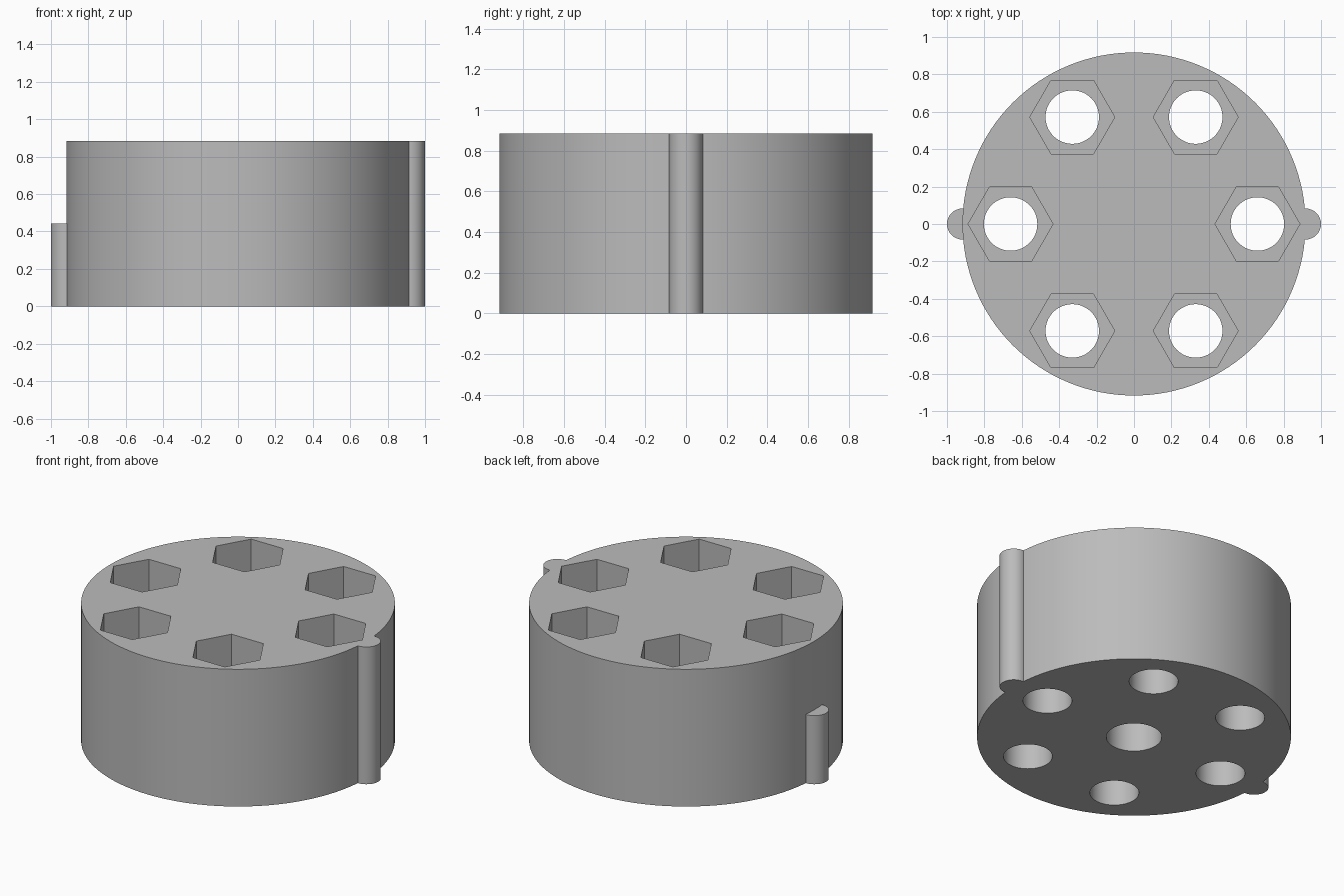
import bpy
import bmesh
from math import cos, sin, pi, radians

if "Cube" in bpy.data.objects:
    bpy.data.objects.remove(bpy.data.objects["Cube"], do_unlink=True)

HEIGHT = 0.885
HALF = HEIGHT / 2
BODY_R = 0.917
PIN_R = 0.083
RING_R = 0.66
HOLE_R = 0.143
HEX_R = 0.227
CENTRE_R = 0.162

grey = bpy.data.materials.new("plain grey")
GREY = (0.5, 0.5, 0.5, 1)
grey.use_nodes = True
grey.diffuse_color = GREY
grey.node_tree.nodes["Principled BSDF"].inputs["Base Color"].default_value = GREY


def prism(name, x, y, radius, z0, z1, sides):
    """Upright prism whose first corner points along +x."""
    bm = bmesh.new()
    ring = [bm.verts.new((x + radius * cos(2 * pi * i / sides),
                          y + radius * sin(2 * pi * i / sides), z0))
            for i in range(sides)]
    base = bm.faces.new(ring)
    top = bmesh.ops.extrude_face_region(bm, geom=[base])["geom"]
    verts = [g for g in top if isinstance(g, bmesh.types.BMVert)]
    bmesh.ops.translate(bm, verts=verts, vec=(0, 0, z1 - z0))
    bmesh.ops.recalc_face_normals(bm, faces=bm.faces)
    mesh = bpy.data.meshes.new(name)
    bm.to_mesh(mesh)
    bm.free()
    mesh.materials.append(grey)
    obj = bpy.data.objects.new(name, mesh)
    bpy.context.collection.objects.link(obj)
    return obj


def combine(target, tool, operation):
    """Apply a boolean and discard the tool."""
    mod = target.modifiers.new(operation.lower(), 'BOOLEAN')
    mod.object = tool
    mod.operation = operation
    mod.solver = 'EXACT'
    bpy.context.view_layer.objects.active = target
    bpy.ops.object.modifier_apply(modifier=mod.name)
    bpy.data.objects.remove(tool, do_unlink=True)


# Drum with a full-height key on one side and a half-height key on the other
drum = prism("drum", 0, 0, BODY_R, 0, HEIGHT, 128)
for side, top in ((1, HEIGHT), (-1, HALF)):
    combine(drum, prism("key", side * BODY_R, 0, PIN_R, 0, top, 32), 'UNION')

# Ring of bolt holes, each opening into a hexagonal nut pocket
for k in range(6):
    x, y = RING_R * cos(k * pi / 3), RING_R * sin(k * pi / 3)
    combine(drum, prism("pocket", x, y, HEX_R, HALF, HEIGHT + 0.1, 6), 'DIFFERENCE')
    combine(drum, prism("hole", x, y, HOLE_R, -0.1, HALF + 0.1, 64), 'DIFFERENCE')

# Blind socket in the middle of the underside
combine(drum, prism("socket", 0, 0, CENTRE_R, -0.1, HALF, 64), 'DIFFERENCE')

# Smooth walls with crisp rims
bpy.ops.object.select_all(action='DESELECT')
drum.select_set(True)
bpy.context.view_layer.objects.active = drum
bpy.ops.object.shade_smooth_by_angle(angle=radians(30))
